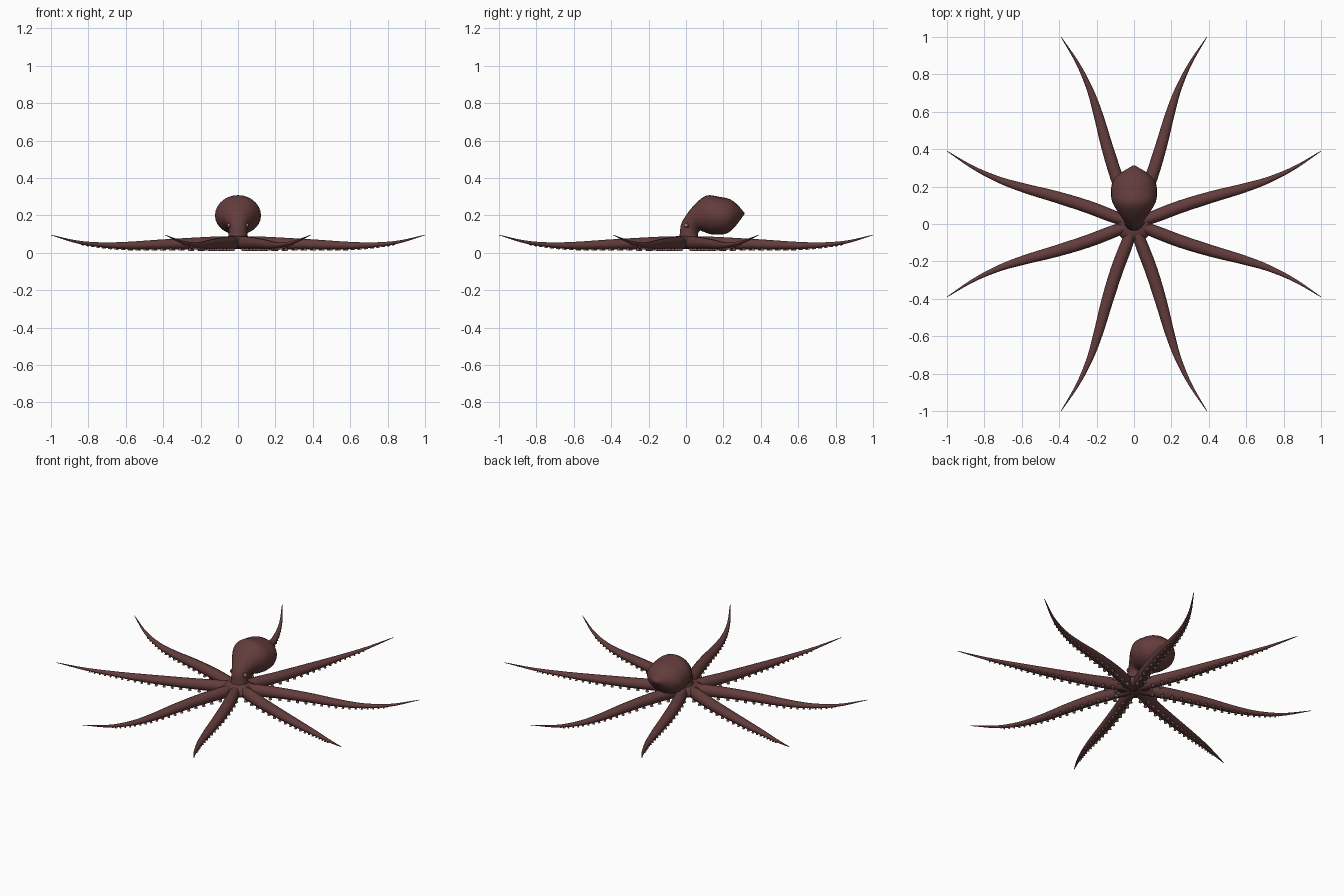
import bpy, bmesh, math
from mathutils import Vector

cube = bpy.data.objects.get("Cube")
if cube:
    bpy.data.objects.remove(cube)


def material(name, rgb):
    m = bpy.data.materials.new(name)
    m.use_nodes = True
    m.diffuse_color = (*rgb, 1)
    m.node_tree.nodes["Principled BSDF"].inputs["Base Color"].default_value = (*rgb, 1)
    return m


skin = material("red brown skin", (0.125, 0.046, 0.045))
pale = material("pale pink sucker", (0.42, 0.25, 0.23))


def finish(bm, name, mats):
    bmesh.ops.recalc_face_normals(bm, faces=bm.faces)
    mesh = bpy.data.meshes.new(name)
    bm.to_mesh(mesh)
    bm.free()
    for m in mats:
        mesh.materials.append(m)
    for p in mesh.polygons:
        p.use_smooth = True
    ob = bpy.data.objects.new(name, mesh)
    bpy.context.collection.objects.link(ob)
    return ob


def spline(keys, steps):
    """Catmull-Rom samples through tuples of any length."""
    k = [Vector(p) for p in keys]
    k = [k[0] * 2 - k[1]] + k + [k[-1] * 2 - k[-2]]
    out = []
    for a, b, c, d in zip(k, k[1:], k[2:], k[3:]):
        for i in range(steps):
            t = i / steps
            out.append(0.5 * (2 * b + (c - a) * t + (2 * a - 5 * b + 4 * c - d) * t * t
                              + (3 * b - a - 3 * c + d) * t ** 3))
    return out + [k[-2]]


def loft(bm, rings, pale_from=None):
    """Skin a row of rings; bands from pale_from on, and the end cap, are pale."""
    loops = [[bm.verts.new(p) for p in r] for r in rings]
    n = len(loops[0])
    for band, (a, b) in enumerate(zip(loops, loops[1:])):
        for i in range(n):
            j = (i + 1) % n
            f = bm.faces.new((a[i], a[j], b[j], b[i]))
            f.material_index = int(pale_from is not None and band >= pale_from)
    bm.faces.new(loops[0])
    bm.faces.new(loops[-1]).material_index = int(pale_from is not None)


def ellipse(centre, u, v, n):
    return [centre + u * math.cos(math.tau * i / n) + v * math.sin(math.tau * i / n) for i in range(n)]


# Head and mantle: front edge y, z, rear edge y, z, half width
profile = [(-0.055, 0.04, 0.075, 0.04, 0.07), (-0.035, 0.09, 0.065, 0.085, 0.052),
           (-0.027, 0.15, 0.065, 0.105, 0.05), (0, 0.2, 0.075, 0.118, 0.062),
           (0.05, 0.262, 0.092, 0.113, 0.09), (0.11, 0.306, 0.13, 0.1, 0.117),
           (0.175, 0.3, 0.17, 0.097, 0.123), (0.235, 0.286, 0.215, 0.103, 0.114),
           (0.277, 0.255, 0.257, 0.133, 0.078), (0.314, 0.211, 0.31, 0.203, 0.006)]
rings = []
for y0, z0, y1, z1, w in spline(profile, 4):
    a, b = Vector((0, y0, z0)), Vector((0, y1, z1))
    rings.append(ellipse((a + b) / 2, Vector((w, 0, 0)), (a - b) / 2, 28))
bm = bmesh.new()
loft(bm, rings)
finish(bm, "head_and_mantle", [skin])

# Web joining the arm roots
bm = bmesh.new()
loft(bm, [ellipse(Vector((0, 0, z)), Vector((r, 0, 0)), Vector((0, r, 0)), 32)
          for r, z in ((0.04, 0.024), (0.08, 0.028), (0.1, 0.045), (0.1, 0.06), (0.08, 0.078), (0.05, 0.09))])
finish(bm, "arm_web", [skin])

# Arm centre line: outward, sideways, height, half width, half height
path = spline([(0, 0, 0.052, 0.022, 0.03), (0.1, 0.036, 0.052, 0.033, 0.036),
               (0.25, 0.093, 0.049, 0.034, 0.032), (0.42, 0.146, 0.044, 0.031, 0.027),
               (0.58, 0.19, 0.039, 0.025, 0.021), (0.72, 0.236, 0.042, 0.017, 0.014),
               (0.86, 0.302, 0.058, 0.009, 0.008), (1.0, 0.39, 0.095, 0.0015, 0.0015)], 5)


def side_of(i):
    d = path[min(i + 1, len(path) - 1)] - path[max(i - 1, 0)]
    return Vector((-d[1], d[0], 0)).normalized()


def sample(dist):
    i = min(range(len(path)), key=lambda k: abs(path[k][0] - dist))
    j = i + 1 if path[i][0] < dist else i - 1
    t = (dist - path[i][0]) / (path[j][0] - path[i][0])
    return path[i].lerp(path[j], t), side_of(i)


def place(p, swap, sx, sy):
    x, y = (p.y, p.x) if swap else (p.x, p.y)
    return Vector((x * sx, y * sy, p.z))


# Sucker cup outline: radius and height, in sucker sizes
cup = [(0.75, 0.3), (0.8, -0.5), (1, -0.8), (0.95, -1.1), (0.6, -1.15), (0.35, -0.75)]


def make_arm(name, *turn):
    bm = bmesh.new()
    arm_rings = []
    for i, p in enumerate(path):
        ring = ellipse(Vector(p[:3]), side_of(i) * p[3], Vector((0, 0, p[4])), 14)
        arm_rings.append([place(q, *turn) for q in ring])
    loft(bm, arm_rings)
    finish(bm, name, [skin])

    # Two staggered rows of suckers under the arm, shrinking outward
    bm = bmesh.new()
    dist, s = 0.1, 1
    while dist < 0.84:
        p, side = sample(dist)
        size = 0.003 + 0.23 * p[4]
        c = Vector(p[:3]) + side * (s * p[3] * 0.55) - Vector((0, 0, p[4] * 0.82))
        loft(bm, [[place(q, *turn) for q in
                   ellipse(c + Vector((0, 0, h * size)), Vector((r * size, 0, 0)),
                           Vector((0, r * size, 0)), 10)] for r, h in cup], 1)
        dist += size * 2.5
        s = -s
    finish(bm, name + "_suckers", [skin, pale])


for swap in (False, True):
    for sx, across in ((1, "left"), (-1, "right")):
        for sy, along in ((-1, "front"), (1, "back")):
            make_arm(f"{along}_{across}_{'long' if swap else 'side'}_arm", swap, sx, sy)

# Eyes: skin-coloured lids with a pale iris facing outward
for sx, name in ((1, "left_eye"), (-1, "right_eye")):
    look = Vector((sx * 0.8, -0.6, 0))
    bm = bmesh.new()
    bmesh.ops.create_uvsphere(bm, u_segments=16, v_segments=12, radius=0.014)
    for f in bm.faces:
        f.material_index = int(f.calc_center_median().normalized().dot(look) > 0.85)
    ob = finish(bm, name, [skin, pale])
    ob.location = (sx * 0.043, 0.006, 0.147)
